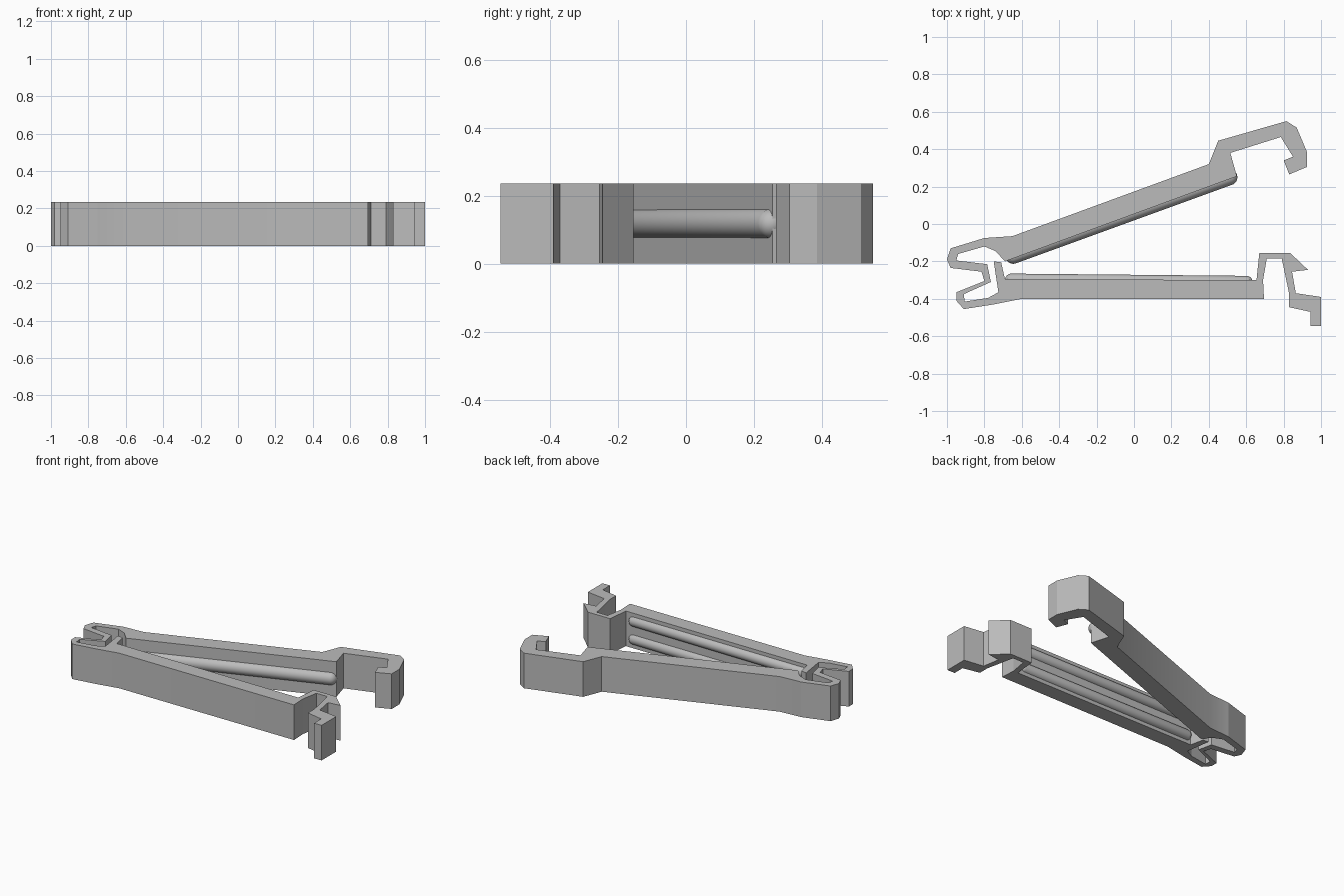
import bpy
import bmesh
from math import radians
from mathutils import Vector

cube = bpy.data.objects.get("Cube")
if cube:
    bpy.data.objects.remove(cube, do_unlink=True)

HEIGHT = 0.235
MIDDLE = HEIGHT / 2

plastic = bpy.data.materials.new("grey plastic")
plastic.use_nodes = True
grey = (0.5, 0.5, 0.5, 1)
plastic.diffuse_color = grey
plastic.node_tree.nodes["Principled BSDF"].inputs["Base Color"].default_value = grey


def finish(bm, name):
    """Turn a bmesh into a named plastic part with sharp creases."""
    bmesh.ops.recalc_face_normals(bm, faces=bm.faces)
    mesh = bpy.data.meshes.new(name)
    bm.to_mesh(mesh)
    bm.free()
    mesh.materials.append(plastic)
    part = bpy.data.objects.new(name, mesh)
    bpy.context.collection.objects.link(part)
    bpy.ops.object.select_all(action="DESELECT")
    part.select_set(True)
    bpy.context.view_layer.objects.active = part
    bpy.ops.object.shade_smooth_by_angle(angle=radians(20))
    return part


def extrude_outline(name, outline):
    """Extrude a plan outline to the full height of the clip."""
    bm = bmesh.new()
    face = bm.faces.new([bm.verts.new((x, y, 0)) for x, y in outline])
    result = bmesh.ops.extrude_face_region(bm, geom=[face], use_keep_orig=True)
    top = [v for v in result["geom"] if isinstance(v, bmesh.types.BMVert)]
    bmesh.ops.translate(bm, verts=top, vec=(0, 0, HEIGHT))
    return finish(bm, name)


def rounded_rod(name, start, end, z, radius):
    """Make a capsule by stretching a sphere along its axis."""
    a, b = Vector((*start, z)), Vector((*end, z))
    axis = b - a
    turn = axis.to_track_quat("Z", "Y")
    bm = bmesh.new()
    bmesh.ops.create_uvsphere(bm, u_segments=24, v_segments=13, radius=radius)
    for v in bm.verts:
        shift = b if v.co.z > 0 else a
        v.co = turn @ v.co + shift
    return finish(bm, name)


# Upper jaw: long tapering arm, then the closing hook at its tip
extrude_outline("upper_arm", [
    (-0.8, -0.075), (-0.65, -0.065), (0.4, 0.32), (0.515, 0.38),
    (0.55, 0.255), (-0.69, -0.2), (-0.74, -0.145), (-0.8, -0.12)])
extrude_outline("upper_hook", [
    (0.4, 0.32), (0.45, 0.445), (0.815, 0.55), (0.87, 0.515), (0.925, 0.385),
    (0.925, 0.305), (0.83, 0.265), (0.8, 0.34), (0.85, 0.36), (0.785, 0.465),
    (0.515, 0.38)])

# Folded spring that joins both jaws
spring_outside = [
    (-0.8, -0.075), (-0.98, -0.13), (-1, -0.19), (-0.98, -0.235),
    (-0.815, -0.255), (-0.8, -0.305), (-0.95, -0.365), (-0.95, -0.41),
    (-0.91, -0.455), (-0.75, -0.43)]
spring_inside = [
    (-0.8, -0.12), (-0.94, -0.16), (-0.95, -0.195), (-0.785, -0.215),
    (-0.765, -0.31), (-0.91, -0.375), (-0.905, -0.415), (-0.78, -0.395)]
extrude_outline("hinge_spring", spring_outside + spring_inside[::-1])

# Lower jaw: straight arm with an upright stop beside the hinge
extrude_outline("lower_arm", [
    (-0.78, -0.395), (-0.75, -0.43), (-0.6, -0.4), (0.695, -0.4),
    (0.69, -0.3), (-0.69, -0.295), (-0.71, -0.205), (-0.75, -0.2),
    (-0.725, -0.365)])

# Springy catch with its barb and release tab
extrude_outline("lower_catch", [
    (0.655, -0.3), (0.67, -0.155), (0.835, -0.155), (0.93, -0.245),
    (0.845, -0.255), (0.865, -0.37), (1, -0.39), (1, -0.545),
    (0.945, -0.545), (0.945, -0.47), (0.83, -0.445), (0.83, -0.375),
    (0.79, -0.185), (0.71, -0.185), (0.69, -0.3)])

# One sealing ridge above closes between two ridges below
rounded_rod("upper_ridge", (-0.645, -0.17), (0.51, 0.25), MIDDLE, 0.043)
for side, label in ((-1, "bottom"), (1, "top")):
    rounded_rod("lower_ridge_" + label, (-0.655, -0.3), (0.6, -0.312),
                MIDDLE + side * 0.06, 0.035)
